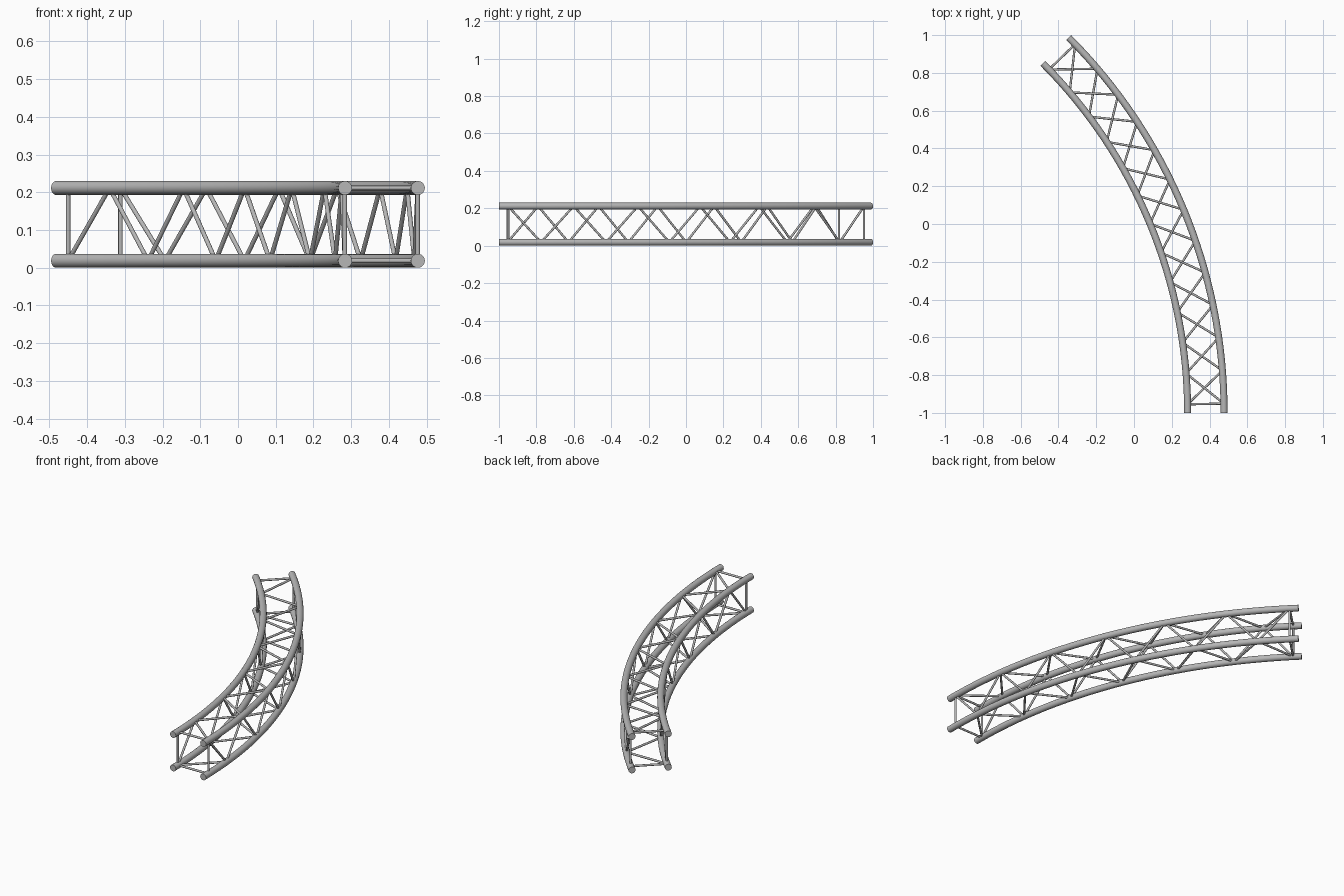
import bpy, bmesh, math
from mathutils import Vector, Matrix

cube = bpy.data.objects.get("Cube")
if cube:
    bpy.data.objects.remove(cube, do_unlink=True)

# Main dimensions
CENTRE = Vector((-2.333, -1.0, 0.0))   # pivot of the arc
R_OUT, R_IN = 2.81, 2.617              # chord radii in plan
Z_LOW, Z_HIGH = 0.0185, 0.2115         # chord heights
TUBE, ROD = 0.0185, 0.006              # pipe radii
SWEEP = math.radians(45)
MARGIN = math.radians(1.0)             # end frames sit just inside the ends
BAYS = 12

metal = bpy.data.materials.new("grey metal")
metal.use_nodes = True
grey = (0.47, 0.47, 0.47, 1.0)
metal.diffuse_color = grey
bsdf = next(n for n in metal.node_tree.nodes if n.type == 'BSDF_PRINCIPLED')
bsdf.inputs["Base Color"].default_value = grey


def finish(bm, name):
    bmesh.ops.recalc_face_normals(bm, faces=bm.faces)
    mesh = bpy.data.meshes.new(name)
    bm.to_mesh(mesh)
    bm.free()
    mesh.materials.append(metal)
    obj = bpy.data.objects.new(name, mesh)
    bpy.context.collection.objects.link(obj)
    bpy.ops.object.select_all(action='DESELECT')
    obj.select_set(True)
    bpy.context.view_layer.objects.active = obj
    bpy.ops.object.shade_smooth_by_angle(angle=math.radians(40))


def chord(name, radius, z):
    """Curved main pipe: a disc spun around the pivot, capped at both ends."""
    bm = bmesh.new()
    place = Matrix.Translation(CENTRE + Vector((radius, 0, z))) @ Matrix.Rotation(math.pi / 2, 4, 'X')
    ring = bmesh.ops.create_circle(bm, segments=24, radius=TUBE, cap_ends=True, matrix=place)
    start = ring["verts"][0].link_faces[0]
    edges = list(start.edges)
    end = bmesh.ops.spin(bm, geom=edges, cent=CENTRE, axis=(0, 0, 1),
                         angle=SWEEP, steps=32)["geom_last"]
    bmesh.ops.contextual_create(bm, geom=[e for e in end if isinstance(e, bmesh.types.BMEdge)])
    finish(bm, name)


def node(index, corner):
    """Joint on a chord at the given bay boundary."""
    radius, z = corner
    a = MARGIN + (SWEEP - 2 * MARGIN) * index / BAYS
    return CENTRE + Vector((radius * math.cos(a), radius * math.sin(a), z))


def rod(bm, a, b):
    turn = (b - a).to_track_quat('Z', 'Y').to_matrix().to_4x4()
    bmesh.ops.create_cone(bm, cap_ends=True, segments=12, radius1=ROD, radius2=ROD,
                          depth=(b - a).length, matrix=Matrix.Translation((a + b) / 2) @ turn)


OUT_TOP, OUT_LOW = (R_OUT, Z_HIGH), (R_OUT, Z_LOW)
IN_TOP, IN_LOW = (R_IN, Z_HIGH), (R_IN, Z_LOW)

# Four main pipes
for label, corner in (("outer_top", OUT_TOP), ("outer_bottom", OUT_LOW),
                      ("inner_top", IN_TOP), ("inner_bottom", IN_LOW)):
    chord(label + "_pipe", *corner)

# Zigzag bracing on each side, first corner is where the zigzag starts
faces = {"outer": (OUT_TOP, OUT_LOW), "inner": (IN_LOW, IN_TOP),
         "top": (OUT_TOP, IN_TOP), "bottom": (IN_LOW, OUT_LOW)}
for label, pair in faces.items():
    bm = bmesh.new()
    for i in range(BAYS):
        rod(bm, node(i, pair[i % 2]), node(i + 1, pair[(i + 1) % 2]))
    finish(bm, label + "_bracing")

# Square frames near both ends
for label, index in (("front", 0), ("back", BAYS)):
    bm = bmesh.new()
    for a, b in faces.values():
        rod(bm, node(index, a), node(index, b))
    finish(bm, label + "_end_frame")
